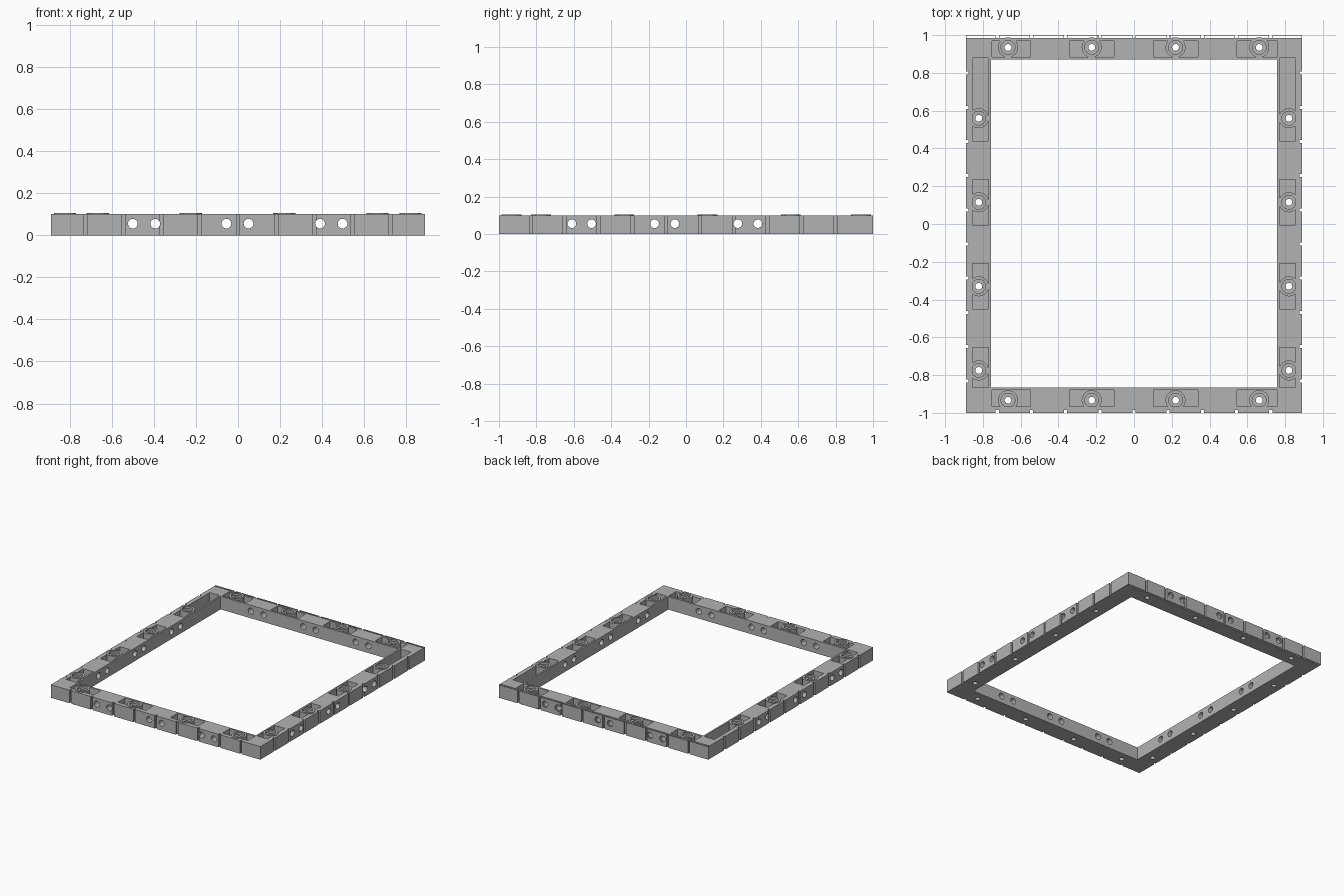
import bpy, bmesh, math
from mathutils import Matrix, Vector

cube = bpy.data.objects.get("Cube")
if cube:
    bpy.data.objects.remove(cube, do_unlink=True)

grey = bpy.data.materials.new("plain_grey")
grey.use_nodes = True
grey.diffuse_color = (0.45, 0.45, 0.45, 1)
grey.node_tree.nodes["Principled BSDF"].inputs["Base Color"].default_value = grey.diffuse_color

HEIGHT, HOLE_Z = 0.10, 0.055
STUD_X = [-0.667, -0.224, 0.22, 0.663]
STUD_Y = [-0.775, -0.33, 0.115, 0.56]
GROOVE_X = [0.181 * k for k in range(-4, 5)]
GROOVE_Y = [-0.83 + 0.181 * k for k in range(10)]
HOLE_X = [-0.5, -0.393, -0.055, 0.05, 0.39, 0.497]
HOLE_Y = [-0.61, -0.505, -0.168, -0.06, 0.277, 0.384]


def finish(name, bm):
    bmesh.ops.recalc_face_normals(bm, faces=bm.faces)
    mesh = bpy.data.meshes.new(name)
    bm.to_mesh(mesh)
    bm.free()
    mesh.materials.append(grey)
    obj = bpy.data.objects.new(name, mesh)
    bpy.context.collection.objects.link(obj)
    return obj


def add_box(bm, x0, x1, y0, y1, z0, z1):
    size = Matrix.Diagonal((x1 - x0, y1 - y0, z1 - z0, 1))
    place = Matrix.Translation(((x0 + x1) / 2, (y0 + y1) / 2, (z0 + z1) / 2))
    bmesh.ops.create_cube(bm, size=1, matrix=place @ size)


def add_rod(bm, centre, axis, radius, length):
    turn = Vector((0, 0, 1)).rotation_difference(Vector(axis)).to_matrix().to_4x4()
    bmesh.ops.create_cone(bm, cap_ends=True, segments=24, radius1=radius, radius2=radius,
                          depth=length, matrix=Matrix.Translation(centre) @ turn)


def cut(targets, bm):
    cutter = finish("cutter", bm)
    cutter.hide_render = True
    for obj in targets:
        mod = obj.modifiers.new("cut", 'BOOLEAN')
        mod.operation, mod.solver, mod.object = 'DIFFERENCE', 'EXACT', cutter
        bpy.context.view_layer.objects.active = obj
        bpy.ops.object.modifier_apply(modifier=mod.name)
    bpy.data.objects.remove(cutter, do_unlink=True)


# Solid frame with its opening
bm = bmesh.new()
add_box(bm, -0.89, 0.89, -1, 0.985, 0, HEIGHT)
frame = finish("frame", bm)
bm = bmesh.new()
add_box(bm, -0.757, 0.757, -0.865, 0.87, -1, 1)
cut([frame], bm)

# Grooves that split the outer faces into blocks
bm = bmesh.new()
for x in GROOVE_X:
    add_box(bm, x - 0.008, x + 0.008, -1.1, -0.985, -1, 1)
for y in GROOVE_Y:
    for side in (-1, 1):
        a, b = sorted((side * 0.877, side * 1.1))
        add_box(bm, a, b, y - 0.008, y + 0.008, -1, 1)
cut([frame], bm)

# Pockets around the studs
bm = bmesh.new()
for x in STUD_X:
    a, b = max(x - 0.118, -0.753), min(x + 0.118, 0.76)
    add_box(bm, a, b, -0.966, -0.88, 0.03, 1)
    add_box(bm, a, b, 0.885, 0.97, 0.03, 1)
for y in STUD_Y:
    a, b = max(y - 0.12, -0.866), (0.878 if y == STUD_Y[-1] else y + 0.12)
    for side in (-1, 1):
        c, d = sorted((side * 0.77, side * 0.855))
        add_box(bm, c, d, a, b, 0.03, 1)
cut([frame], bm)

# Thin-walled blocks on the back, open above and below
bm = bmesh.new()
edges = [-0.89] + GROOVE_X + [0.89]
for left, right in zip(edges, edges[1:]):
    a = left + (0.008 if left > -0.89 else 0)
    b = right - (0.008 if right < 0.89 else 0)
    t = 0.003
    profile = [(a, 0.985), (a, 1), (b, 1), (b, 0.985),
               (b - t, 0.985), (b - t, 1 - t), (a + t, 1 - t), (a + t, 0.985)]
    face = bm.faces.new([bm.verts.new((x, y, 0)) for x, y in profile])
    top = bmesh.ops.extrude_face_region(bm, geom=[face])["geom"]
    bmesh.ops.translate(bm, vec=(0, 0, HEIGHT),
                        verts=[v for v in top if isinstance(v, bmesh.types.BMVert)])
back_blocks = finish("back_blocks", bm)

# Cross holes in pairs, one direction at a time
bm = bmesh.new()
for x in HOLE_X:
    add_rod(bm, (x, 0, HOLE_Z), (0, 1, 0), 0.023, 3)
cut([frame, back_blocks], bm)
bm = bmesh.new()
for y in HOLE_Y:
    add_rod(bm, (0, y, HOLE_Z), (1, 0, 0), 0.023, 3)
cut([frame], bm)

# Vertical bolt holes and the studs around them
centres = [(x, y) for x in STUD_X for y in (-0.933, 0.935)]
centres += [(x, y) for y in STUD_Y for x in (-0.822, 0.82)]
bm = bmesh.new()
for x, y in centres:
    add_rod(bm, (x, y, 0), (0, 0, 1), 0.018, 1)
cut([frame], bm)

bm = bmesh.new()
profile = [(0.018, 0.025), (0.053, 0.025), (0.053, 0.105), (0.037, 0.105),
           (0.037, 0.09), (0.018, 0.09)]
for x, y in centres:
    verts = [bm.verts.new((x + r, y, z)) for r, z in profile]
    ring = [bm.edges.new((verts[i - 1], verts[i])) for i in range(len(verts))]
    bmesh.ops.spin(bm, geom=verts + ring, cent=(x, y, 0), axis=(0, 0, 1),
                   angle=math.tau, steps=32, use_merge=True)
bmesh.ops.remove_doubles(bm, verts=bm.verts, dist=0.0002)
studs = finish("studs", bm)

# Smooth the round walls, keep the edges crisp
for obj in (frame, back_blocks, studs):
    bpy.ops.object.select_all(action='DESELECT')
    obj.select_set(True)
    bpy.context.view_layer.objects.active = obj
    bpy.ops.object.shade_smooth_by_angle(angle=math.radians(30))
